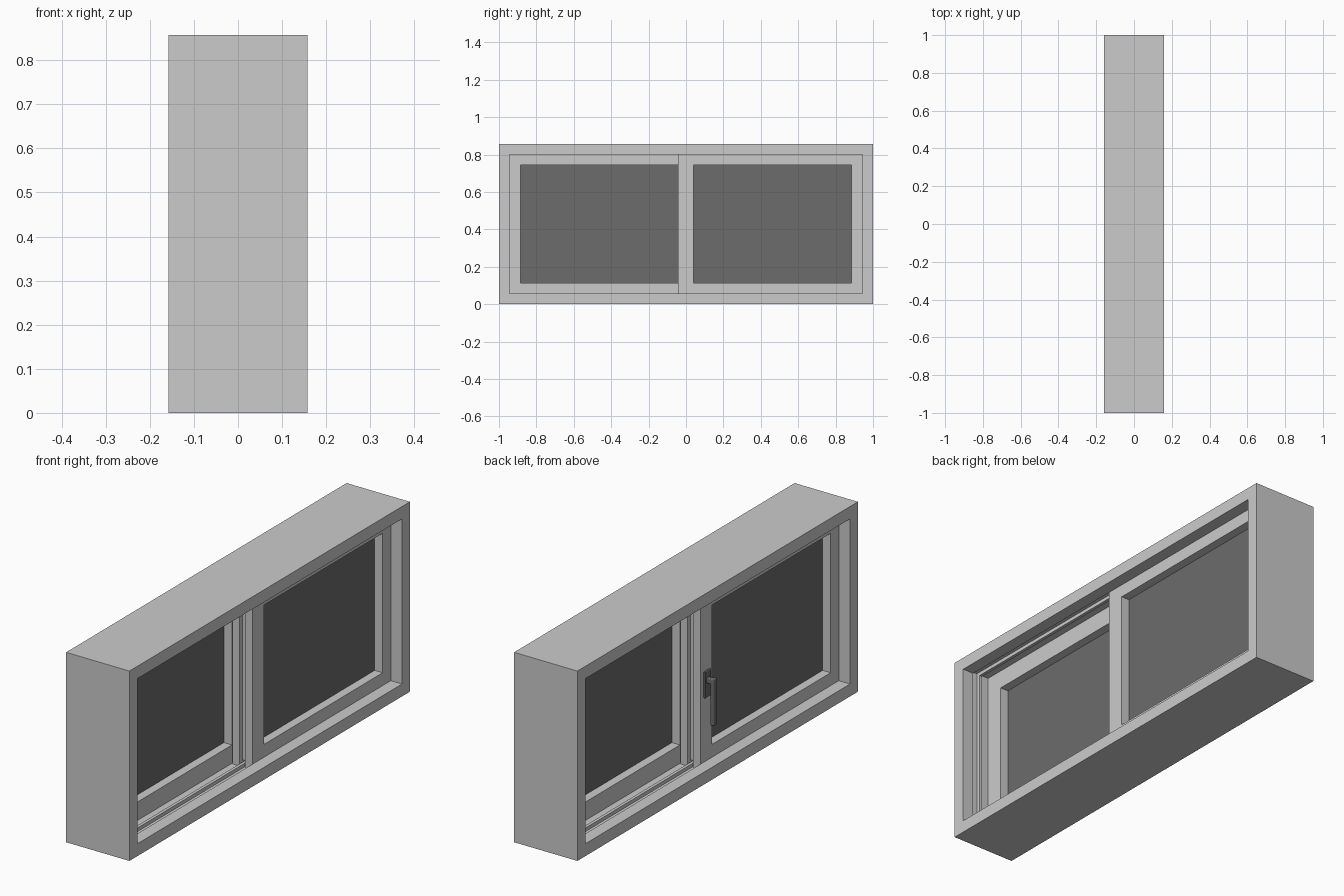
import bpy, bmesh

if "Cube" in bpy.data.objects:
    bpy.data.objects.remove(bpy.data.objects["Cube"])

H = 0.857          # overall height
D = 0.158          # half depth

dark = bpy.data.materials.new("dark_grey")
dark.diffuse_color = (0.15, 0.15, 0.15, 1)
dark.use_nodes = True
dark.node_tree.nodes["Principled BSDF"].inputs["Base Color"].default_value = dark.diffuse_color


def finish(name, bm, mat=None):
    bmesh.ops.recalc_face_normals(bm, faces=bm.faces)
    me = bpy.data.meshes.new(name)
    bm.to_mesh(me)
    bm.free()
    ob = bpy.data.objects.new(name, me)
    bpy.context.collection.objects.link(ob)
    if mat:
        me.materials.append(mat)
    return ob


def mitred_frame(name, y0, y1, z0, z1, profile):
    """Sweep a closed (inset, x) profile round a rectangle."""
    bm = bmesh.new()
    rings = []
    for cy, cz, sy, sz in ((y0, z0, 1, 1), (y1, z0, -1, 1), (y1, z1, -1, -1), (y0, z1, 1, -1)):
        rings.append([bm.verts.new((x, cy + sy * d, cz + sz * d)) for d, x in profile])
    n = len(profile)
    for i in range(4):
        a, b = rings[i], rings[(i + 1) % 4]
        for j in range(n):
            k = (j + 1) % n
            bm.faces.new((a[j], a[k], b[k], b[j]))
    return finish(name, bm)


def box(name, x, y, z, mat=None, bevel=0, segments=3):
    bm = bmesh.new()
    bmesh.ops.create_cube(bm, size=1)
    for v in bm.verts:
        for i, (lo, hi) in enumerate((x, y, z)):
            v.co[i] = (lo + hi) / 2 + v.co[i] * (hi - lo)
    ob = finish(name, bm, mat)
    if bevel:
        m = ob.modifiers.new("bevel", 'BEVEL')
        m.width = bevel
        m.segments = segments
    return ob


# outer frame: recessed channel with one running ridge per sash
half = [(0, D), (0.056, D), (0.056, 0.102), (0.031, 0.102),
        (0.031, 0.060), (0.047, 0.060), (0.047, 0.046), (0.031, 0.046)]
mitred_frame("outer_frame", -1, 1, 0, H, half + [(d, -x) for d, x in reversed(half)])

# two sliding sashes, grooved round the edge, each with a pane
for side, label in ((1, "right"), (-1, "left")):
    cx = 0.052 * side
    prof = [(0, -0.05), (0.083, -0.05), (0.083, 0.05), (0, 0.05),
            (0, 0.014), (0.02, 0.014), (0.02, -0.014), (0, -0.014)]
    ya, yb = sorted((-0.043 * side, 0.969 * side))
    mitred_frame(label + "_sash", ya, yb, 0.031, H - 0.031, [(d, x + cx) for d, x in prof])
    box(label + "_pane", (cx - 0.01, cx + 0.01), (ya + 0.075, yb - 0.075),
        (0.106, H - 0.106), dark)

# handle on the back sash: plate, neck and lever
box("handle_plate", (-0.110, -0.101), (-0.022, 0.020), (0.345, 0.465), dark, 0.003)
box("handle_neck", (-0.136, -0.106), (-0.012, 0.010), (0.410, 0.434), dark, 0.004)
box("handle_lever", (-0.147, -0.127), (-0.014, 0.012), (0.225, 0.437), dark, 0.007)
